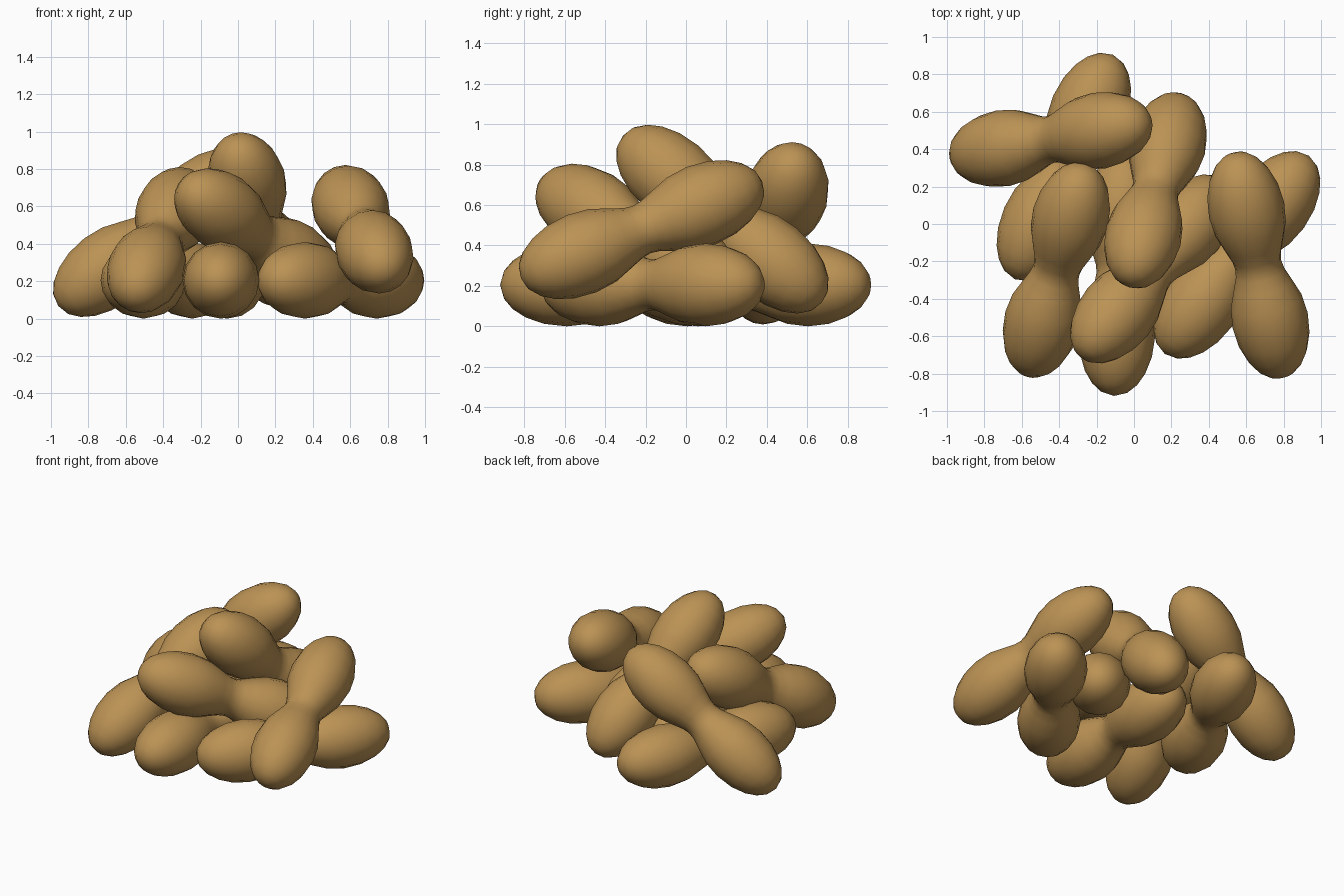
import bpy, bmesh, math
from mathutils import Vector

if "Cube" in bpy.data.objects:
    bpy.data.objects.remove(bpy.data.objects["Cube"])

shell = bpy.data.materials.new("tan shell")
shell.diffuse_color = (0.50, 0.29, 0.09, 1)
shell.use_nodes = True
shell.node_tree.nodes["Principled BSDF"].inputs["Base Color"].default_value = shell.diffuse_color

SEG = 16                      # sides around each nut
OFFSET, LONG, WIDE, WAIST = 0.325, 0.33, 0.205, 0.125


def half_profile():
    """(distance along axis, radius) from the waist to just before the tip."""
    pts = [(0, WAIST), (0.045, 0.132)]
    for deg in (130, 110, 90, 70, 52, 36, 20):
        a = math.radians(deg)
        pts.append((OFFSET + LONG * math.cos(a), WIDE * math.sin(a)))
    return pts


def peanut(name, centre, direction):
    half = half_profile()
    profile = [(-x, r) for x, r in reversed(half[1:])] + half
    bm = bmesh.new()
    rings = [[bm.verts.new((r * math.cos(2 * math.pi * i / SEG),
                            r * math.sin(2 * math.pi * i / SEG), x))
              for i in range(SEG)] for x, r in profile]
    for low, high in zip(rings, rings[1:]):
        for i in range(SEG):
            j = (i + 1) % SEG
            bm.faces.new((low[i], low[j], high[j], high[i]))
    # rounded tips
    for ring, z in ((rings[0], -OFFSET - LONG), (rings[-1], OFFSET + LONG)):
        tip = bm.verts.new((0, 0, z))
        for i in range(SEG):
            bm.faces.new((ring[i], ring[(i + 1) % SEG], tip))
    bmesh.ops.recalc_face_normals(bm, faces=bm.faces)
    for f in bm.faces:
        f.smooth = True
    mesh = bpy.data.meshes.new(name)
    bm.to_mesh(mesh)
    bm.free()
    mesh.materials.append(shell)
    ob = bpy.data.objects.new(name, mesh)
    bpy.context.collection.objects.link(ob)
    ob.location = centre
    ob.rotation_mode = 'QUATERNION'
    ob.rotation_quaternion = Vector(direction).to_track_quat('Z', 'Y')


# nuts lying on the ground
peanut("ground_peanut_middle", (-0.075, -0.265, 0.205), (0.05, 1, 0))
peanut("ground_peanut_right", (0.55, -0.165, 0.205), (0.59, 0.81, 0))
peanut("ground_peanut_left", (-0.375, 0.305, 0.205), (0.40, 0.915, 0))
# nuts leaning on the others
peanut("leaning_peanut_back", (-0.445, 0.452, 0.46), (0.79, 0.145, 0.60))
peanut("leaning_peanut_left", (-0.415, -0.245, 0.42), (0.23, 0.85, 0.47))
peanut("leaning_peanut_right", (0.665, -0.22, 0.478), (-0.13, 0.61, 0.245))
peanut("leaning_peanut_front", (0.10, -0.24, 0.445), (0.58, 0.71, -0.40))
peanut("top_peanut", (0.115, 0.18, 0.53), (0.20, 0.75, -0.63))
